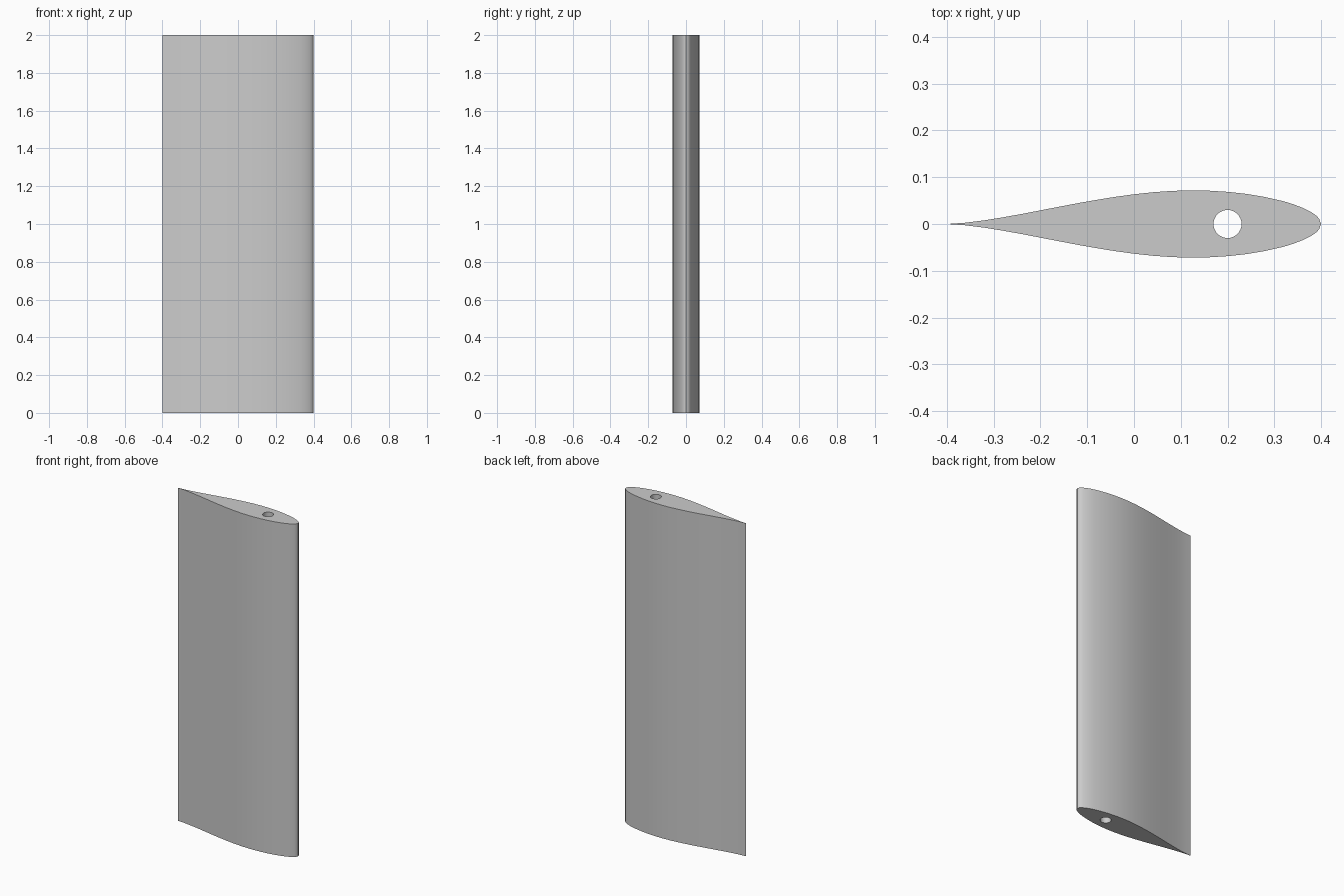
import bpy
import bmesh
from math import cos, sin, pi, radians
from mathutils import Vector

default_cube = bpy.data.objects.get("Cube")
if default_cube:
    bpy.data.objects.remove(default_cube, do_unlink=True)

CHORD = 0.8
SPAN = 2.0

# Symmetric section: (percent of chord from the nose, percent half thickness)
HALF_SECTION = [
    (0.5, 1.4), (1.25, 2.22), (2.5, 3.1), (5, 4.36), (7.5, 5.31), (10, 6.07),
    (15, 7.22), (20, 8.05), (25, 8.6), (30, 8.91), (35, 9.0), (40, 8.84),
    (45, 8.48), (50, 7.94), (55, 7.26), (60, 6.45), (65, 5.57), (70, 4.62),
    (75, 3.65), (80, 2.69), (85, 1.79), (90, 0.98), (95, 0.35),
]


def make_material(name, value):
    mat = bpy.data.materials.new(name)
    mat.use_nodes = True
    colour = (value, value, value, 1)
    mat.diffuse_color = colour
    mat.node_tree.nodes["Principled BSDF"].inputs["Base Color"].default_value = colour
    return mat


def add_loop(bm, points):
    """Add a closed loop of edges on the ground plane."""
    verts = [bm.verts.new((x, y, 0)) for x, y in points]
    return [bm.edges.new((a, b)) for a, b in zip(verts, verts[1:] + verts[:1])]


# Section outline, mirrored about the chord line, nose towards +x
upper = [(CHORD * (0.5 - x / 100), CHORD * y / 100) for x, y in HALF_SECTION]
lower = [(x, -y) for x, y in reversed(upper)]
outline = [(CHORD / 2, 0)] + upper + [(-CHORD / 2, 0)] + lower

# Round spar hole
SIDES = 32
hole = [(0.2 + 0.03 * cos(2 * pi * i / SIDES), 0.03 * sin(2 * pi * i / SIDES))
        for i in range(SIDES)]

# Fill the section around the hole and extrude it along the span
bm = bmesh.new()
edges = add_loop(bm, outline) + add_loop(bm, hole)
bmesh.ops.triangle_fill(bm, edges=edges, use_beauty=True, normal=Vector((0, 0, 1)))
result = bmesh.ops.extrude_face_region(bm, geom=bm.faces[:], use_keep_orig=True)
top = [g for g in result["geom"] if isinstance(g, bmesh.types.BMVert)]
bmesh.ops.translate(bm, verts=top, vec=(0, 0, SPAN))
bmesh.ops.recalc_face_normals(bm, faces=bm.faces[:])

mesh = bpy.data.meshes.new("wing_section")
bm.to_mesh(mesh)
bm.free()
mesh.materials.append(make_material("light grey", 0.6))
wing = bpy.data.objects.new("wing_section", mesh)
bpy.context.collection.objects.link(wing)

# Smooth skin with crisp end caps
bpy.ops.object.select_all(action="DESELECT")
wing.select_set(True)
bpy.context.view_layer.objects.active = wing
bpy.ops.object.shade_smooth_by_angle(angle=radians(30))
